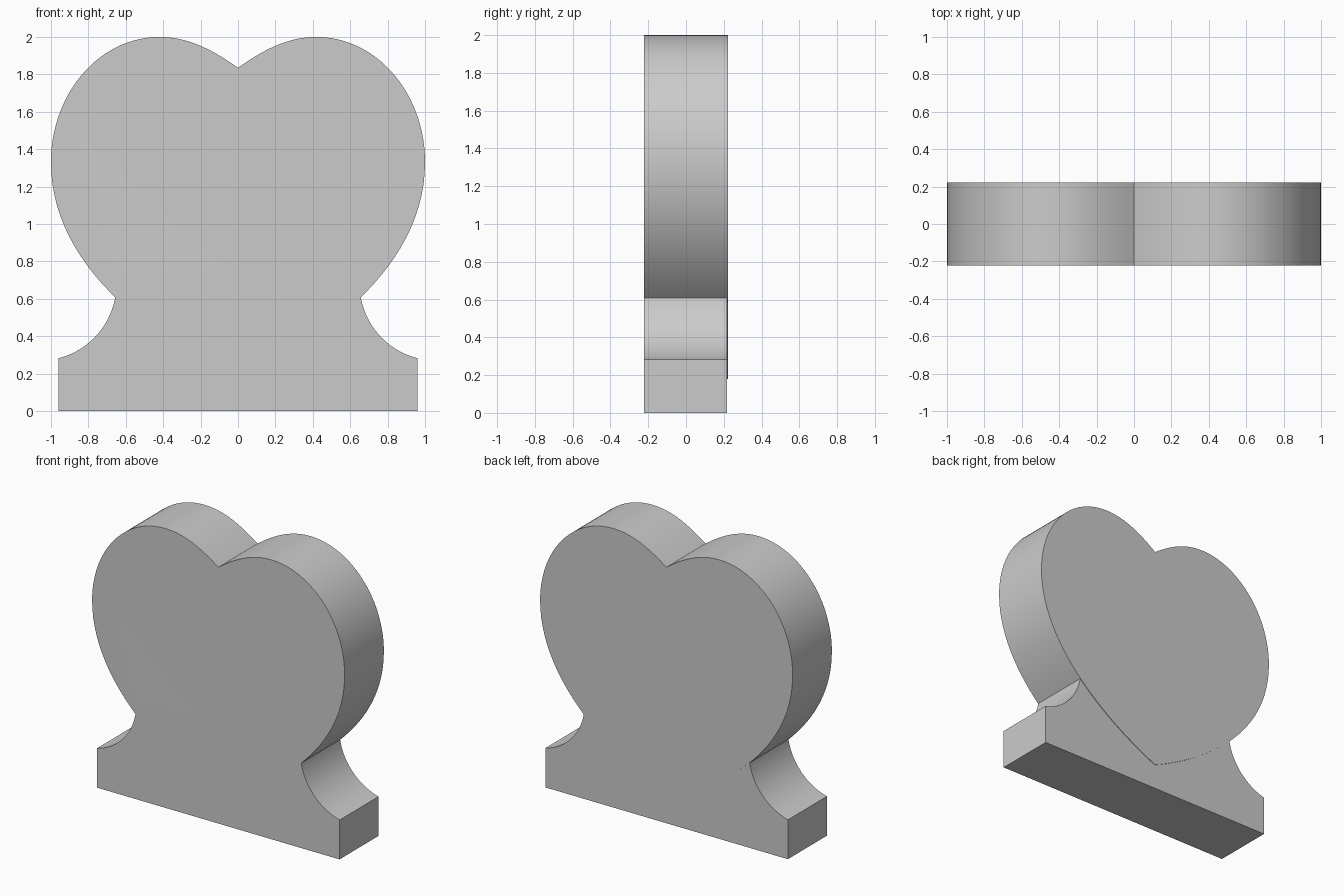
import bpy, bmesh, math
from mathutils import Vector
from mathutils.geometry import interpolate_bezier

if "Cube" in bpy.data.objects:
    bpy.data.objects.remove(bpy.data.objects["Cube"])


def mirrored(half):
    """Close a right-half outline (top to bottom) by mirroring it across x = 0."""
    return half + [(-x, z) for x, z in reversed(half) if x > 1e-5]


def slab(name, outline, front, back):
    """Extrude an XZ outline from y = front to y = back."""
    bm = bmesh.new()
    face = bm.faces.new([bm.verts.new((x, front, z)) for x, z in outline])
    ext = bmesh.ops.extrude_face_region(bm, geom=[face])
    moved = [v for v in ext["geom"] if isinstance(v, bmesh.types.BMVert)]
    bmesh.ops.translate(bm, verts=moved, vec=(0, back - front, 0))
    bmesh.ops.recalc_face_normals(bm, faces=bm.faces)
    mesh = bpy.data.meshes.new(name)
    bm.to_mesh(mesh)
    bm.free()
    obj = bpy.data.objects.new(name, mesh)
    bpy.context.collection.objects.link(obj)
    return obj


# Heart: three curves from the notch over the lobe to the tip
curves = [
    ((0, 1.835), (0.14, 1.935), (0.27, 2.0), (0.42, 2.0)),
    ((0.42, 2.0), (0.74, 2.0), (1.0, 1.70), (1.0, 1.33)),
    ((1.0, 1.33), (1.0, 0.77), (0.45, 0.38), (0, 0.18)),
]
half = [(0, 1.835)]
for c in curves:
    pts = interpolate_bezier(*[Vector((x, z, 0)) for x, z in c], 28)
    half += [(p.x, p.y) for p in pts[1:]]
half[-1] = (0, 0.18)
heart = slab("heart_stand", mirrored(half), -0.222, 0.222)

# Base: flat foot with concave shoulders that run up into the heart
cx, cz, r = 1.06, 0.68, 0.41
start, end = math.radians(172), math.atan2(0.28 - cz, 0.96 - cx) + 2 * math.pi
shoulder = []
for i in range(25):
    a = start + (end - start) * i / 24
    shoulder.append((cx + r * math.cos(a), cz + r * math.sin(a)))
base = slab("base", mirrored(shoulder + [(0.96, 0.0)]), -0.222, 0.218)

# Join base and heart; the heart stands slightly proud at the back
mod = heart.modifiers.new("join", "BOOLEAN")
mod.operation = "UNION"
mod.solver = "EXACT"
mod.object = base
bpy.context.view_layer.objects.active = heart
heart.select_set(True)
bpy.ops.object.modifier_apply(modifier=mod.name)
bpy.data.objects.remove(base, do_unlink=True)
bpy.ops.object.shade_smooth_by_angle(angle=math.radians(30))
